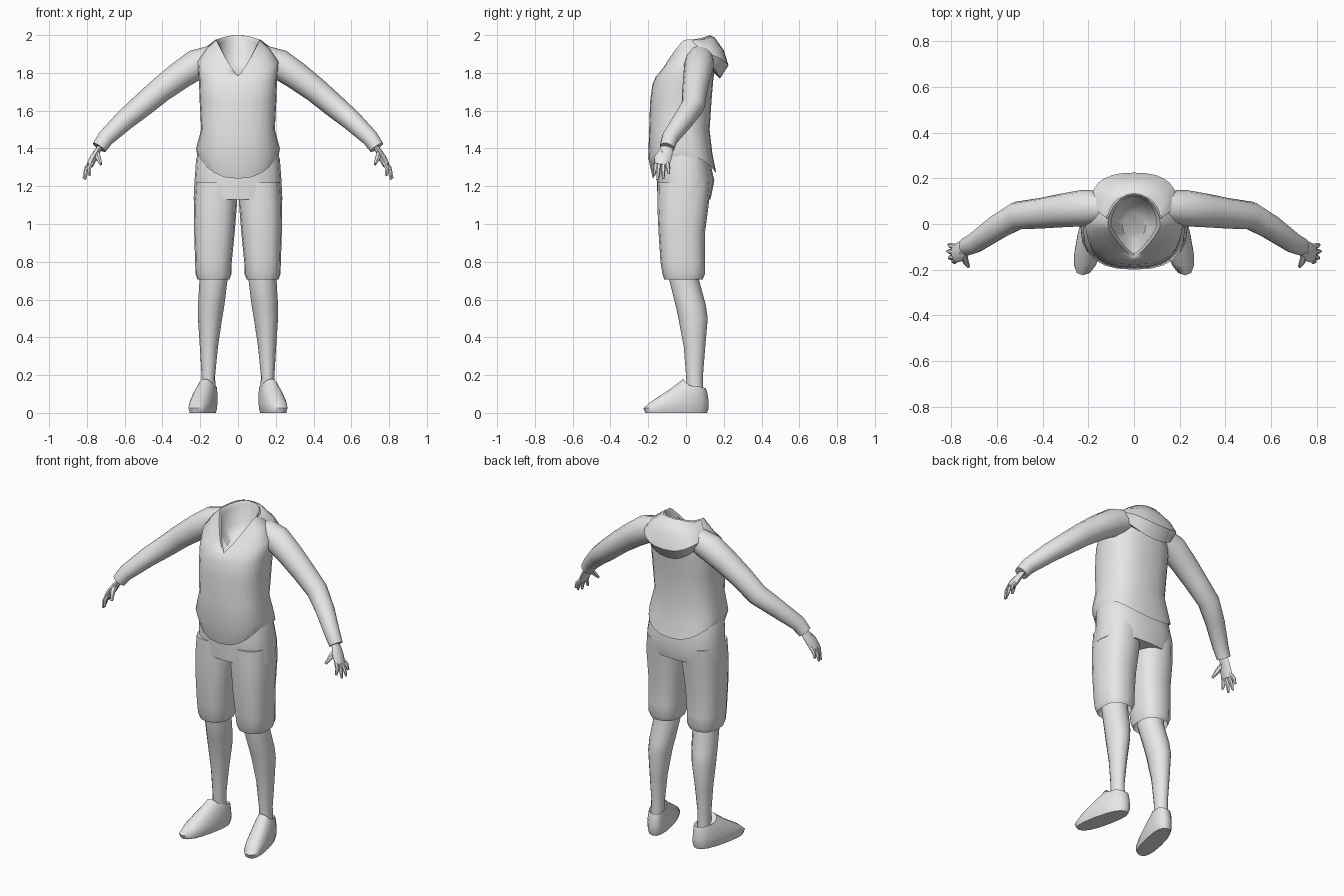
import bpy
import bmesh
import math
from mathutils import Vector

cube = bpy.data.objects.get("Cube")
if cube:
    bpy.data.objects.remove(cube, do_unlink=True)

# One plain grey for the whole figure
grey = bpy.data.materials.new("plain_grey")
grey.use_nodes = True
colour = (0.8, 0.8, 0.8, 1)
grey.diffuse_color = colour
grey.node_tree.nodes["Principled BSDF"].inputs["Base Color"].default_value = colour


def signed_power(value, exponent):
    return math.copysign(abs(value) ** exponent, value)


def ring(cx, rx, front, back, z, z_front=None, z_back=None, e=0.8,
         sides=16, arc=2 * math.pi, splay=0):
    """Rounded section whose front and back may sit at other heights than its sides."""
    z_front = z if z_front is None else z_front
    z_back = z if z_back is None else z_back
    middle, depth = (front + back) / 2, (back - front) / 2
    count = sides if arc > 6 else sides + 1
    points = []
    for i in range(count):
        c, s = math.cos(arc * i / sides), math.sin(arc * i / sides)
        power = e if s < 0 else min(e, 1)
        y = middle + depth * signed_power(s, power)
        end = z_front if s < 0 else z_back
        x = cx + rx * signed_power(c, power) - splay * y
        points.append(Vector((x, y, end + (z - end) * c * c)))
    return points


def tube_rings(path, radii, sides, flat=1):
    """Sections square to a path; flat thins them across the path."""
    path = [Vector(p) for p in path]
    rings = []
    for i, p in enumerate(path):
        along = (path[min(i + 1, len(path) - 1)] - path[max(i - 1, 0)]).normalized()
        wide = (Vector((0, 1, 0)) - along * along.y).normalized()
        thin = along.cross(wide)
        turns = [2 * math.pi * k / sides for k in range(sides)]
        rings.append([p + radii[i] * (wide * math.cos(t) + thin * flat * math.sin(t))
                      for t in turns])
    return rings


def loft(name, rings, side=1, closed=True):
    """Skin a list of sections, mirrored in x when side is negative."""
    bm = bmesh.new()
    rows = [[bm.verts.new((v.x * side, v.y, v.z)) for v in r] for r in rings]
    n = len(rows[0])
    for a, b in zip(rows, rows[1:]):
        for i in range(n if closed else n - 1):
            j = (i + 1) % n
            bm.faces.new((a[i], a[j], b[j], b[i]))
    if closed:
        bm.faces.new(rows[0])
        bm.faces.new(rows[-1])
    bmesh.ops.recalc_face_normals(bm, faces=bm.faces)
    mesh = bpy.data.meshes.new(name)
    bm.to_mesh(mesh)
    bm.free()
    mesh.materials.append(grey)
    obj = bpy.data.objects.new(name, mesh)
    bpy.context.collection.objects.link(obj)
    bpy.ops.object.select_all(action='DESELECT')
    obj.select_set(True)
    bpy.context.view_layer.objects.active = obj
    bpy.ops.object.shade_smooth_by_angle(angle=math.radians(50))
    return obj


# Pullover body, from the inside of the hem up to the neckline and its lining
loft("pullover", [ring(*r, sides=24) for r in (
    (0, .19, -.15, .12, 1.38, 1.3, 1.32),
    (0, .215, -.175, .16, 1.36, 1.24, 1.27),
    (0, .222, -.2, .14, 1.4, 1.35, 1.37),
    (0, .195, -.195, .125, 1.5),
    (0, .203, -.19, .135, 1.65),
    (0, .207, -.178, .145, 1.77, 1.74),
    (0, .215, -.16, .16, 1.86, 1.78, 1.86, 1),
    (0, .165, -.152, .165, 1.93, 1.785, 1.95, 1.3),
    (0, .115, -.145, .13, 1.975, 1.785, 2, 1.6),
    (0, .1, -.13, .12, 1.95, 1.78, 1.98, 1.6),
    (0, .1, -.13, .11, 1.85, 1.75, 1.87, 1.2),
    (0, .05, -.07, .05, 1.79, 1.75, 1.81, 1))])

# Hood lying on the upper back
loft("hood", [ring(*r, sides=14, arc=math.pi) for r in (
    (0, .11, -.1, .125, 1.97, None, 1.995),
    (0, .12, -.1, .15, 1.975, None, 1.99),
    (0, .165, -.08, .2, 1.94, None, 1.92),
    (0, .19, -.06, .225, 1.9, None, 1.84),
    (0, .18, -.06, .18, 1.87, None, 1.77),
    (0, .16, -.06, .13, 1.86, None, 1.82))], closed=False)

# Seat of the shorts
loft("shorts_seat", [ring(*r, sides=20) for r in (
    (0, .2, -.14, .11, 1.42),
    (0, .222, -.155, .125, 1.34),
    (0, .23, -.155, .15, 1.23),
    (0, .235, -.15, .13, 1.13))])

for side, label in ((1, "left"), (-1, "right")):
    # Sleeve with a bent elbow
    loft(label + "_sleeve", tube_rings(
        [(.12, .075, 1.88), (.22, .07, 1.845), (.31, .06, 1.785), (.41, .047, 1.71),
         (.51, .037, 1.625), (.6, -.015, 1.55), (.7, -.085, 1.455), (.735, -.1, 1.405)],
        [.07, .08, .074, .067, .062, .055, .045, .04], 12), side)

    # Hand, fingers and thumb
    loft(label + "_palm", tube_rings(
        [(.715, -.095, 1.43), (.745, -.105, 1.385), (.765, -.122, 1.35), (.785, -.13, 1.31)],
        [.028, .036, .045, .04], 8, .45), side)
    for name, y, x, z in (("index", -.17, .785, 1.255), ("middle", -.15, .81, 1.235),
                          ("ring", -.12, .818, 1.24), ("little", -.09, .812, 1.265)):
        base = Vector((.777, -.128 + (y + .13) * .7, 1.325))
        tip = Vector((x, y, z))
        bend = base.lerp(tip, .5) + Vector((.008, 0, .004))
        loft(label + "_" + name + "_finger",
             tube_rings([base, bend, tip], [.013, .012, .006], 6), side)
    loft(label + "_thumb", tube_rings(
        [(.75, -.12, 1.38), (.74, -.16, 1.35), (.725, -.188, 1.315)],
        [.018, .015, .007], 6), side)

    # Leg of the shorts, turned in at the hem
    loft(label + "_shorts_leg", [ring(*r) for r in (
        (.115, .11, -.15, .13, 1.22),
        (.12, .114, -.152, .12, 1.1),
        (.125, .107, -.145, .1, .95),
        (.13, .097, -.135, .1, .8),
        (.13, .095, -.125, .1, .735),
        (.13, .084, -.115, .088, .705),
        (.13, .075, -.1, .08, .77))], side)

    # Bare lower leg
    loft(label + "_lower_leg", [ring(*r, e=1, sides=12) for r in (
        (.13, .075, -.09, .065, .82),
        (.13, .074, -.088, .07, .7),
        (.142, .07, -.055, .105, .57),
        (.148, .064, -.04, .115, .5),
        (.154, .048, -.012, .102, .35),
        (.157, .036, 0, .09, .2),
        (.157, .038, .005, .092, .1))], side)

    # Shoe with a raised tongue and toes turned out
    loft(label + "_shoe", [ring(*r, splay=.22) for r in (
        (.175, .055, -.215, .112, 0),
        (.175, .062, -.225, .12, .025),
        (.175, .062, -.185, .12, .06),
        (.174, .055, -.085, .112, .11, .125),
        (.172, .046, -.015, .105, .14, .18, .13),
        (.172, .036, 0, .09, .13, .16, .12))], side)
